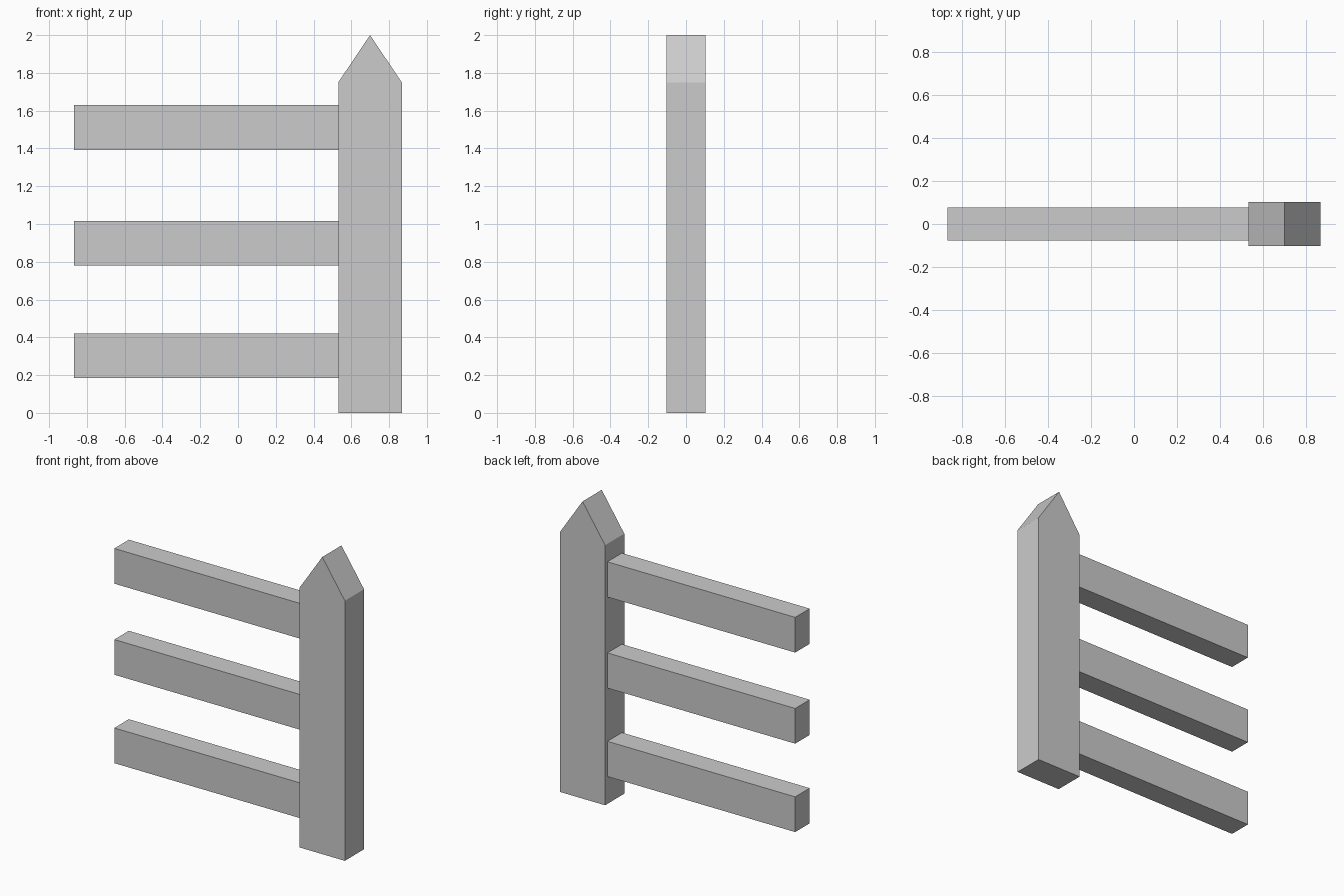
import bpy, bmesh
from mathutils import Vector

if "Cube" in bpy.data.objects:
    bpy.data.objects.remove(bpy.data.objects["Cube"])


def extruded(name, profile, half_depth):
    """Extrude an x-z outline along y, centred on y = 0."""
    bm = bmesh.new()
    face = bm.faces.new([bm.verts.new((x, -half_depth, z)) for x, z in profile])
    out = bmesh.ops.extrude_face_region(bm, geom=[face])
    moved = [v for v in out["geom"] if isinstance(v, bmesh.types.BMVert)]
    bmesh.ops.translate(bm, verts=moved, vec=Vector((0, 2 * half_depth, 0)))
    bmesh.ops.recalc_face_normals(bm, faces=bm.faces[:])
    mesh = bpy.data.meshes.new(name)
    bm.to_mesh(mesh)
    bm.free()
    obj = bpy.data.objects.new(name, mesh)
    bpy.context.collection.objects.link(obj)
    return obj


LEFT, POST_LEFT, POST_RIGHT = -0.867, 0.531, 0.867

# Pointed post
peak_x = (POST_LEFT + POST_RIGHT) / 2
extruded("fence_post", [(POST_LEFT, 0), (POST_RIGHT, 0), (POST_RIGHT, 1.75),
                        (peak_x, 2.0), (POST_LEFT, 1.75)], 0.102)

# Three rails butting against the post
RAIL_HEIGHT = 0.237
for part, z in (("lower", 0.184), ("middle", 0.779), ("upper", 1.392)):
    top = z + RAIL_HEIGHT
    extruded(part + "_rail", [(LEFT, z), (POST_LEFT, z),
                              (POST_LEFT, top), (LEFT, top)], 0.077)
